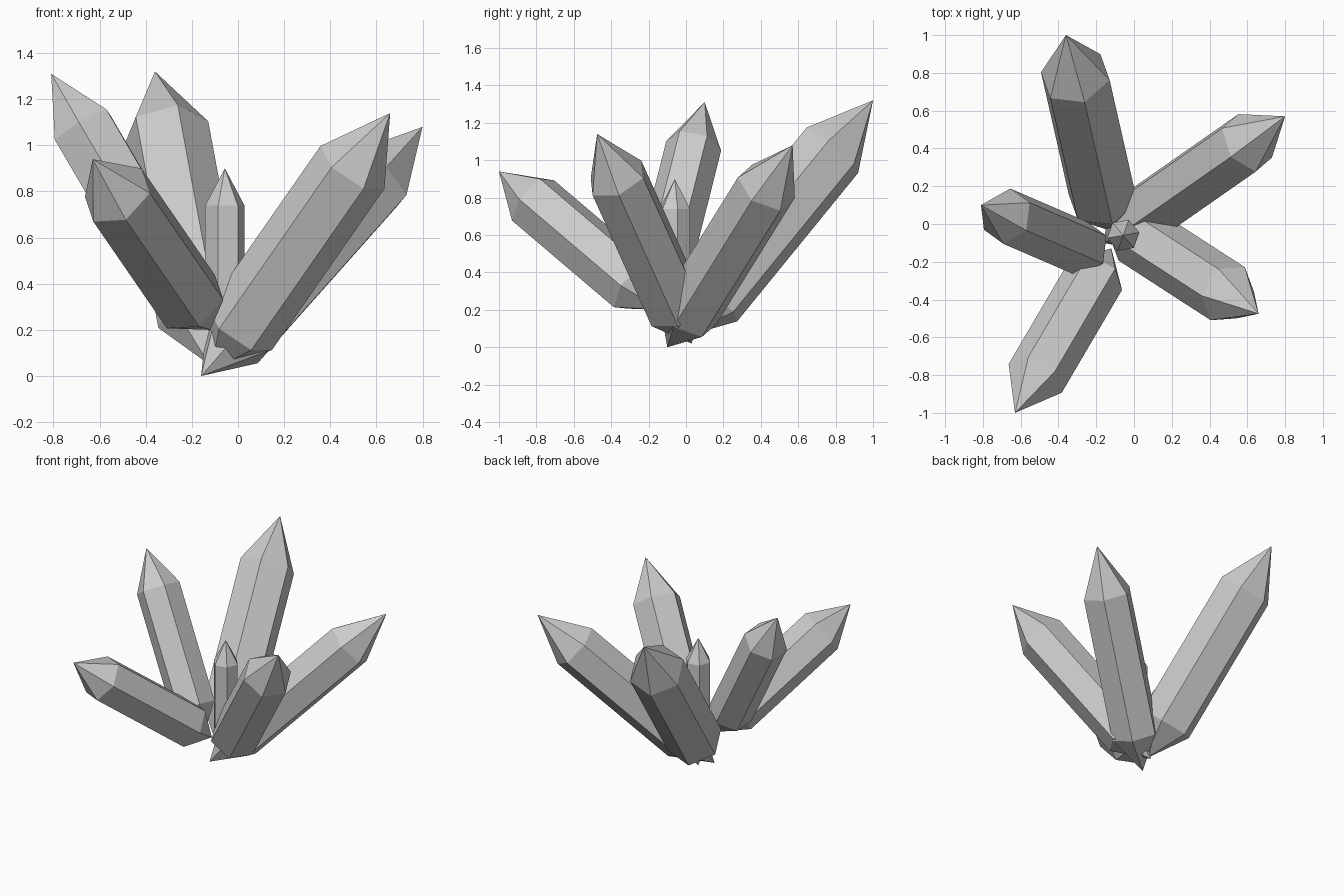
import bpy, bmesh, math
from mathutils import Vector

if "Cube" in bpy.data.objects:
    bpy.data.objects.remove(bpy.data.objects["Cube"])

LOWER, UPPER = 0.165, 0.79   # shoulder positions along each crystal


def crystal(name, base, tip, radius, corner):
    """Six-sided prism pointed at both ends; 'corner' aims one of its edges."""
    base, tip = Vector(base), Vector(tip)
    axis = (tip - base).normalized()
    u = Vector(corner)
    u = (u - axis * u.dot(axis)).normalized()
    v = axis.cross(u)
    bm = bmesh.new()
    bottom, top = bm.verts.new(base), bm.verts.new(tip)
    rings = []
    for f in (LOWER, UPPER):
        c = base.lerp(tip, f)
        rings.append([bm.verts.new(c + radius * (u * math.cos(i * math.pi / 3)
                                                 + v * math.sin(i * math.pi / 3)))
                      for i in range(6)])
    lo, hi = rings
    for i in range(6):
        j = (i + 1) % 6
        bm.faces.new((bottom, lo[j], lo[i]))
        bm.faces.new((lo[i], lo[j], hi[j], hi[i]))
        bm.faces.new((hi[i], hi[j], top))
    bmesh.ops.recalc_face_normals(bm, faces=bm.faces)
    mesh = bpy.data.meshes.new(name)
    bm.to_mesh(mesh)
    bm.free()
    bpy.context.collection.objects.link(bpy.data.objects.new(name, mesh))


# Outer crystals fanning out from the centre
crystal("back_crystal", (-0.125, -0.035, 0.05), (-0.36, 1.0, 1.32), 0.19, (0.05, -0.14, 0.12))
crystal("back_right_crystal", (-0.16, -0.10, 0.0), (0.80, 0.57, 1.08), 0.168, (0.14, -0.08, -0.07))
crystal("front_right_crystal", (-0.12, 0.03, 0.02), (0.66, -0.475, 1.14), 0.167, (0.09, 0.14, 0.0))
crystal("front_left_crystal", (-0.12, -0.13, 0.20), (-0.63, -1.0, 0.94), 0.16, (0.12, 0.06, 0.10))
crystal("left_crystal", (-0.16, -0.18, 0.20), (-0.81, 0.10, 1.31), 0.15, (0.02, 0.145, -0.03))

# Small upright crystal in the middle
crystal("centre_crystal", (-0.057, -0.06, 0.13), (-0.057, -0.06, 0.90), 0.087, (-0.34, -0.94, 0.0))
